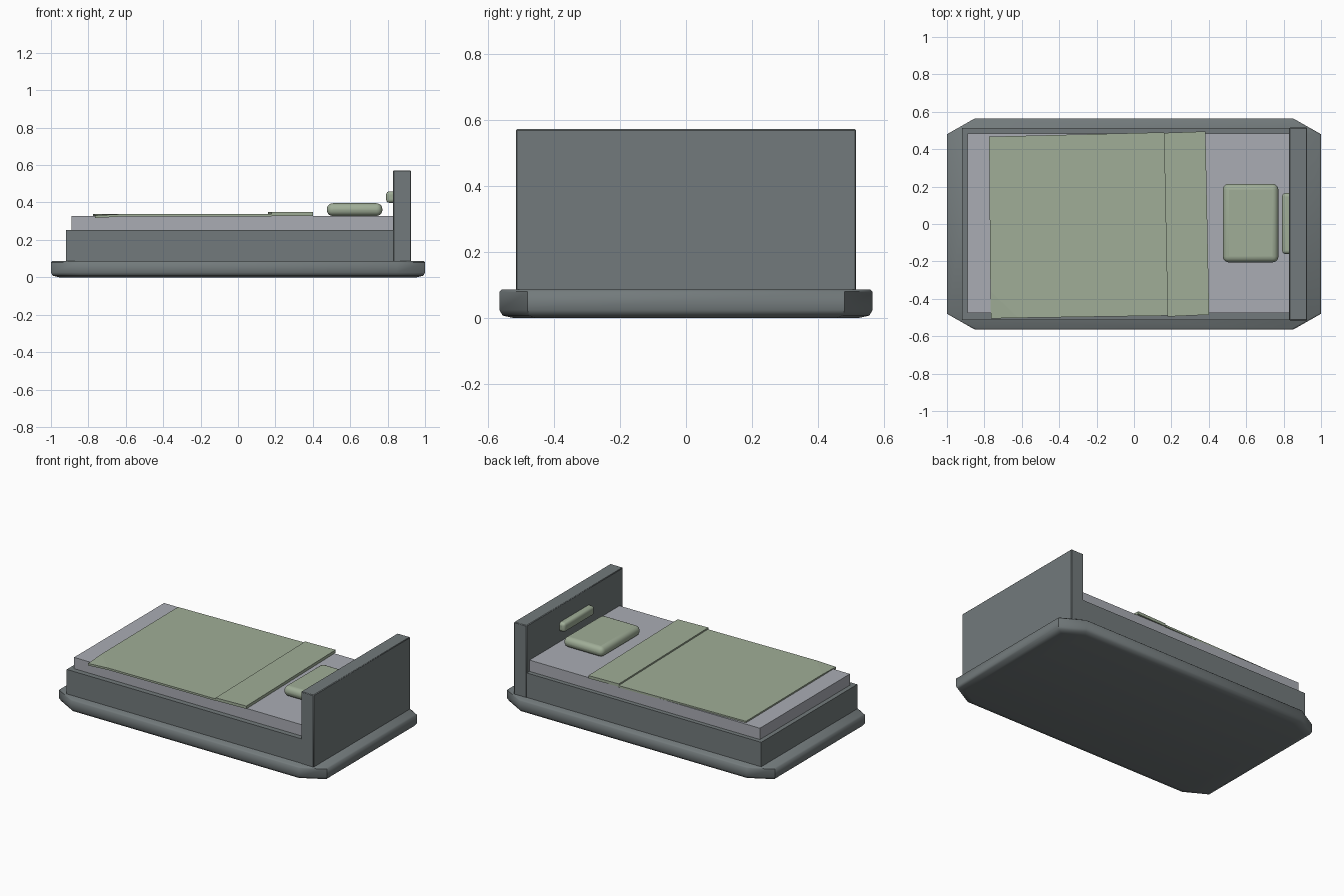
import bpy, bmesh, math

if "Cube" in bpy.data.objects:
    bpy.data.objects.remove(bpy.data.objects["Cube"])

def material(name, rgb):
    m = bpy.data.materials.new(name)
    m.diffuse_color = (*rgb, 1)
    m.use_nodes = True
    m.node_tree.nodes["Principled BSDF"].inputs["Base Color"].default_value = m.diffuse_color
    return m

SLATE = material("slate grey", (0.17, 0.195, 0.20))
PALE = material("pale grey", (0.40, 0.415, 0.455))
SAGE = material("sage green", (0.35, 0.42, 0.31))

def finish(name, bm, mat, bevel=0, segments=1, angle=35):
    bmesh.ops.recalc_face_normals(bm, faces=bm.faces)
    mesh = bpy.data.meshes.new(name)
    bm.to_mesh(mesh)
    bm.free()
    mesh.materials.append(mat)
    ob = bpy.data.objects.new(name, mesh)
    bpy.context.collection.objects.link(ob)
    if bevel:
        mod = ob.modifiers.new("rounding", "BEVEL")
        mod.width, mod.segments = bevel, segments
    bpy.ops.object.select_all(action='DESELECT')
    ob.select_set(True)
    bpy.context.view_layer.objects.active = ob
    bpy.ops.object.shade_smooth_by_angle(angle=math.radians(angle))
    return ob

def loft(name, rings, mat, **kw):
    """Stack equal-length rings of points into a closed solid."""
    bm = bmesh.new()
    loops = [[bm.verts.new(p) for p in ring] for ring in rings]
    n = len(loops[0])
    for a, b in zip(loops, loops[1:]):
        for i in range(n):
            j = (i + 1) % n
            bm.faces.new((a[i], a[j], b[j], b[i]))
    bm.faces.new(loops[0][::-1])
    bm.faces.new(loops[-1])
    return finish(name, bm, mat, **kw)

def slab(name, outline, z0, z1, mat, **kw):
    return loft(name, [[(x, y, z) for x, y in outline] for z in (z0, z1)], mat, **kw)

def box(name, x0, x1, y0, y1, z0, z1, mat, **kw):
    return slab(name, [(x0, y0), (x1, y0), (x1, y1), (x0, y1)], z0, z1, mat, **kw)

# Eight-sided plinth with softened upper and lower rims
def octagon(inset, z):
    a, b, c, d = 1 - inset, 0.565 - inset, 0.85 - inset * 0.6, 0.48 - inset * 0.6
    return [(-c, -b, z), (c, -b, z), (a, -d, z), (a, d, z),
            (c, b, z), (-c, b, z), (-a, d, z), (-a, -d, z)]

loft("plinth", [octagon(0.045, 0), octagon(0.01, 0.008), octagon(0, 0.025),
                octagon(0, 0.08), octagon(0.008, 0.087)], SLATE, angle=50)

# Bed frame, headboard and mattress
box("bed_frame", -0.92, 0.85, -0.512, 0.512, 0.08, 0.252, SLATE)
box("headboard", 0.83, 0.925, -0.515, 0.515, 0.08, 0.572, SLATE, bevel=0.004)
box("mattress", -0.89, 0.84, -0.477, 0.483, 0.24, 0.328, PALE)

# Blanket, slightly askew, with one drooping foot corner
bm = bmesh.new()
outline = [(-0.765, -0.505), (-0.62, -0.502), (0.18, -0.49),
           (0.16, 0.49), (-0.775, 0.467), (-0.768, -0.36)]
low = [bm.verts.new((x, y, 0.317 if i == 0 else 0.325)) for i, (x, y) in enumerate(outline)]
top = [bm.verts.new((x, y, 0.331 if i == 0 else 0.338)) for i, (x, y) in enumerate(outline)]
for ring in (low, top):
    bm.faces.new((ring[0], ring[1], ring[5]))
    bm.faces.new(ring[1:])
for i in range(6):
    j = (i + 1) % 6
    bm.faces.new((low[i], low[j], top[j], top[i]))
finish("blanket", bm, SAGE, angle=2)

# Turned-down blanket edge
slab("blanket_fold", [(0.18, -0.495), (0.402, -0.485), (0.382, 0.495), (0.16, 0.487)],
     0.329, 0.348, SAGE)

# Rounded pillow and the small cushion on the headboard
box("pillow", 0.475, 0.772, -0.205, 0.215, 0.328, 0.396, SAGE, bevel=0.032, segments=5, angle=60)
box("headboard_cushion", 0.792, 0.85, -0.16, 0.165, 0.398, 0.46, SAGE, bevel=0.018, segments=4, angle=60)
